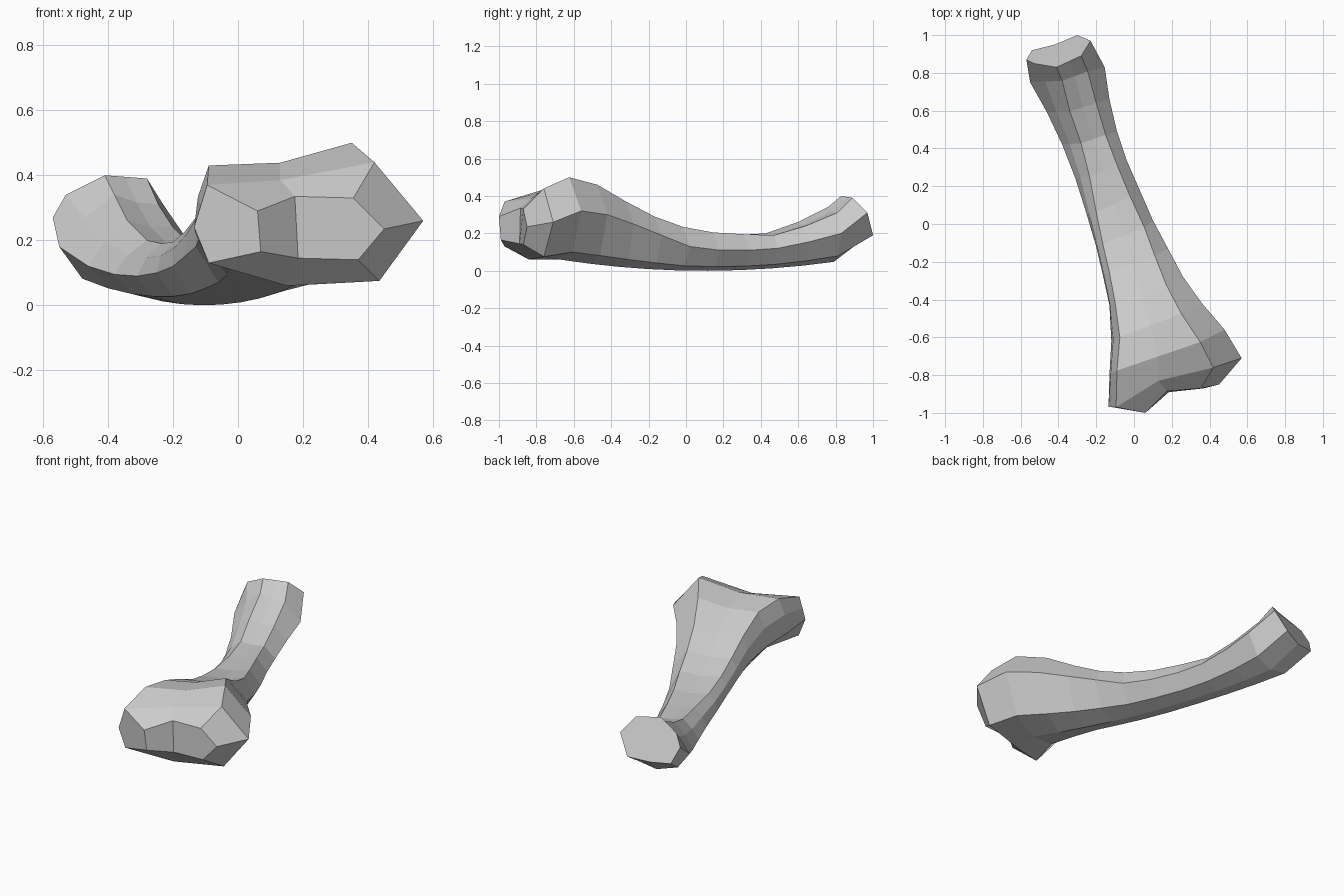
import bpy, bmesh
from mathutils import Vector as V

if "Cube" in bpy.data.objects:
    bpy.data.objects.remove(bpy.data.objects["Cube"])

# Shaft stations, wide end to narrow end:
# left point (x y z), top-left ridge (x z), top-right ridge (x z), right point (x y z)
stations = [
    (-.13, -.80, .22, -.09, .43, .35, .50, .48, -.56, .32),
    (-.12, -.62, .205, -.075, .41, .25, .46, .36, -.42, .30),
    (-.13, -.43, .18, -.10, .34, .17, .37, .26, -.28, .25),
    (-.165, -.27, .15, -.13, .27, .11, .29, .18, -.13, .19),
    (-.20, -.12, .12, -.165, .225, .055, .235, .10, .02, .13),
    (-.25, .05, .10, -.20, .195, -.02, .205, .03, .18, .11),
    (-.31, .24, .09, -.235, .19, -.09, .195, -.04, .34, .11),
    (-.38, .42, .095, -.28, .20, -.15, .19, -.09, .49, .12),
    (-.46, .59, .12, -.34, .26, -.20, .24, -.13, .66, .155),
    (-.55, .75, .18, -.38, .34, -.245, .31, -.155, .83, .20),
]


def section(ax, ay, az, cx, cz, dx, dz, ex, ey, ez):
    """Nine-sided skewed cross-section with a bowed underside."""
    a, e = V((ax, ay, az)), V((ex, ey, ez))
    c = V((cx, ay + .1 * (ey - ay), cz))
    d = V((dx, ay + .73 * (ey - ay), dz))
    m = (c + d) / 2 - V((0, 0, .06 * (dx - cx)))
    b = a.lerp(c, .55) - V((.015, 0, 0))

    def under(t, lift):
        p = a.lerp(e, t)
        base = .1 * (p.y - .1) ** 2
        p.z = base + lift * (p.z - base)
        return p
    return [a, b, c, m, d, e, under(.8, .2), under(.5, 0), under(.18, .27)]


# Rim of the wide double-knuckle end
front_rim = [V(p) for p in (
    (-.135, -.97, .24), (-.115, -.97, .305), (-.095, -.97, .37),
    (.13, -.83, .385), (.42, -.76, .44), (.57, -.71, .26),
    (.435, -.76, .075), (.15, -.84, .06), (-.09, -.97, .13))]
# Rim of the narrow slanted end
back_rim = [V(p) for p in (
    (-.57, .87, .27), (-.53, .85, .34), (-.41, .83, .40),
    (-.345, .86, .395), (-.28, .89, .39), (-.23, .97, .31),
    (-.30, 1.0, .19), (-.42, .95, .17), (-.54, .92, .18))]
# Inner points of the knuckle end
knuckles = [(.06, -1.0, .29), (.175, -.885, .335), (.355, -.87, .33),
            (.45, -.85, .235), (.37, -.87, .14), (.185, -.89, .145),
            (.07, -.99, .165)]

bm = bmesh.new()
rings = [front_rim] + [section(*s) for s in stations] + [back_rim]
rings = [[bm.verts.new(p) for p in r] for r in rings]

# Skin of the shaft
for r, s in zip(rings, rings[1:]):
    for i in range(9):
        j = (i + 1) % 9
        bm.faces.new((r[i], r[j], s[j], s[i]))
bm.faces.new(rings[-1])

# Knuckle faces: two bumps joined by a groove, then the bevels around them
A, B, C, M, D, E, F, G, H = rings[0]
b, c, d, e, f, g, h = [bm.verts.new(p) for p in knuckles]
for face in ((A, B, C, b, h, H), (b, c, g, h), (c, d, e, f, g),
             (C, M, c, b), (M, D, d, c), (D, E, e, d),
             (E, F, f, e), (F, G, g, f), (G, H, h, g)):
    bm.faces.new(face)

# Rest on the ground
low = min(v.co.z for v in bm.verts)
bmesh.ops.translate(bm, verts=bm.verts[:], vec=(0, 0, -low))
bmesh.ops.recalc_face_normals(bm, faces=bm.faces[:])
mesh = bpy.data.meshes.new("bone")
bm.to_mesh(mesh)
bm.free()
bpy.context.collection.objects.link(bpy.data.objects.new("bone", mesh))
